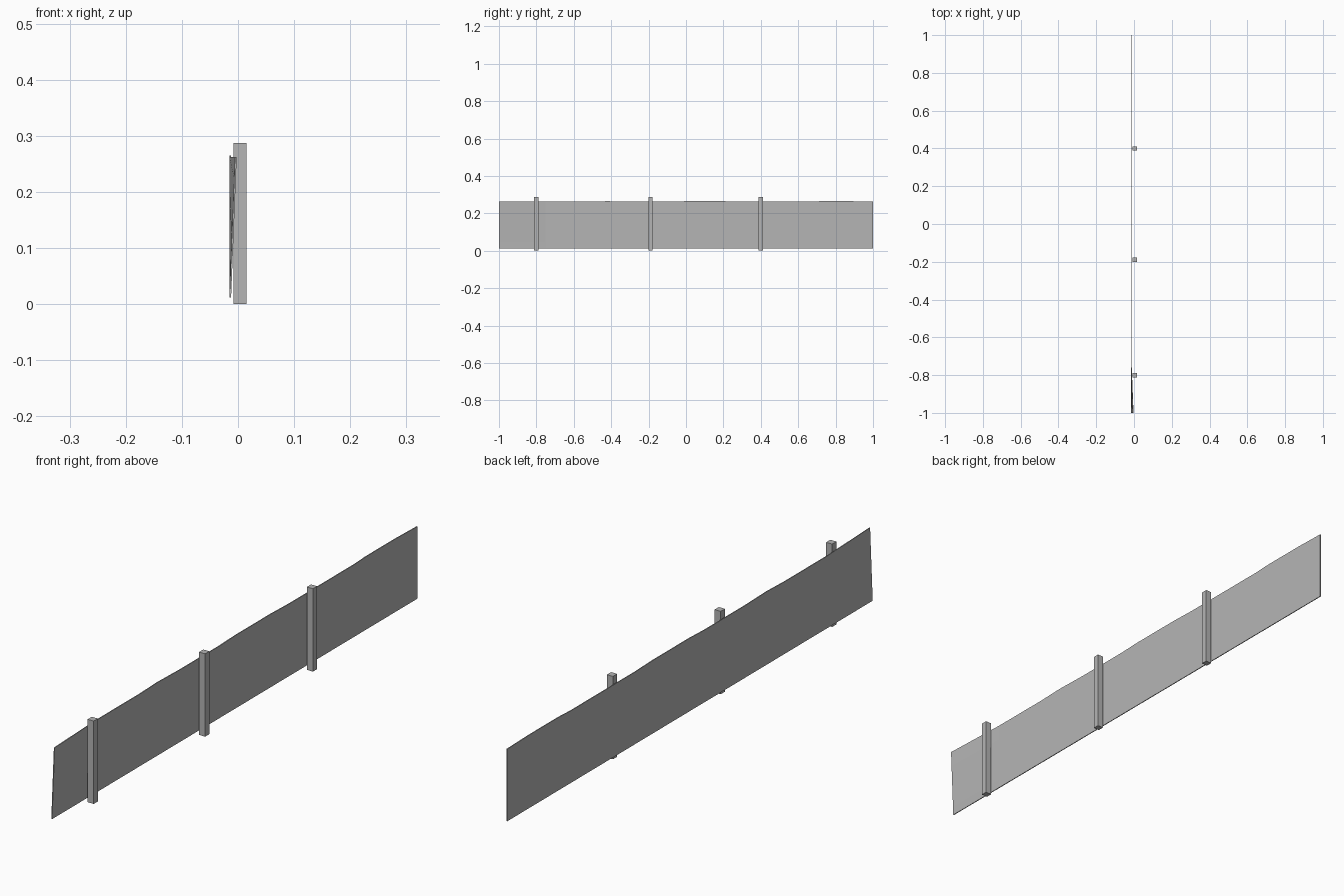
import bpy, bmesh

default = bpy.data.objects.get("Cube")
if default:
    bpy.data.objects.remove(default, do_unlink=True)

# Single grey material
grey = bpy.data.materials.new("plain_grey")
grey.use_nodes = True
color = (0.46, 0.46, 0.46, 1)
grey.diffuse_color = color
grey.node_tree.nodes["Principled BSDF"].inputs["Base Color"].default_value = color


def add_object(name, bm):
    bmesh.ops.recalc_face_normals(bm, faces=bm.faces)
    mesh = bpy.data.meshes.new(name)
    bm.to_mesh(mesh)
    bm.free()
    mesh.materials.append(grey)
    obj = bpy.data.objects.new(name, mesh)
    bpy.context.collection.objects.link(obj)
    return obj


# Thin panel: slightly wavy top edge, front end leaning toward the posts
TOP_EDGE = [(-1, 0.262), (-0.75, 0.262), (-0.52, 0.262), (-0.42, 0.265),
            (-0.3, 0.262), (-0.08, 0.262), (0, 0.265), (0.2, 0.265),
            (0.3, 0.262), (0.65, 0.262), (0.72, 0.265), (0.88, 0.265), (1, 0.262)]
BOTTOM = 0.012
ROWS = (0, 0.13, 0.4, 0.78, 0.85, 1)

bm = bmesh.new()
columns = []
for y, top in TOP_EDGE:
    lean = 0.01 * max(0, (-0.75 - y) / 0.25)
    columns.append([bm.verts.new((-0.0138 + lean * t, y, BOTTOM + (top - BOTTOM) * t))
                    for t in ROWS])
for a, b in zip(columns, columns[1:]):
    for i in range(len(ROWS) - 1):
        bm.faces.new((a[i], b[i], b[i + 1], a[i + 1]))
panel = add_object("fence_panel", bm)
solid = panel.modifiers.new("thickness", 'SOLIDIFY')
solid.thickness = 0.003
solid.offset = 0

# Square posts on one side of the panel
for name, y in (("front_post", -0.8), ("middle_post", -0.19), ("back_post", 0.4)):
    bm = bmesh.new()
    bmesh.ops.create_cube(bm, size=1)
    bmesh.ops.scale(bm, vec=(0.023, 0.023, 0.287), verts=bm.verts)
    bmesh.ops.translate(bm, vec=(0.0035, y, 0.1435), verts=bm.verts)
    add_object(name, bm)
